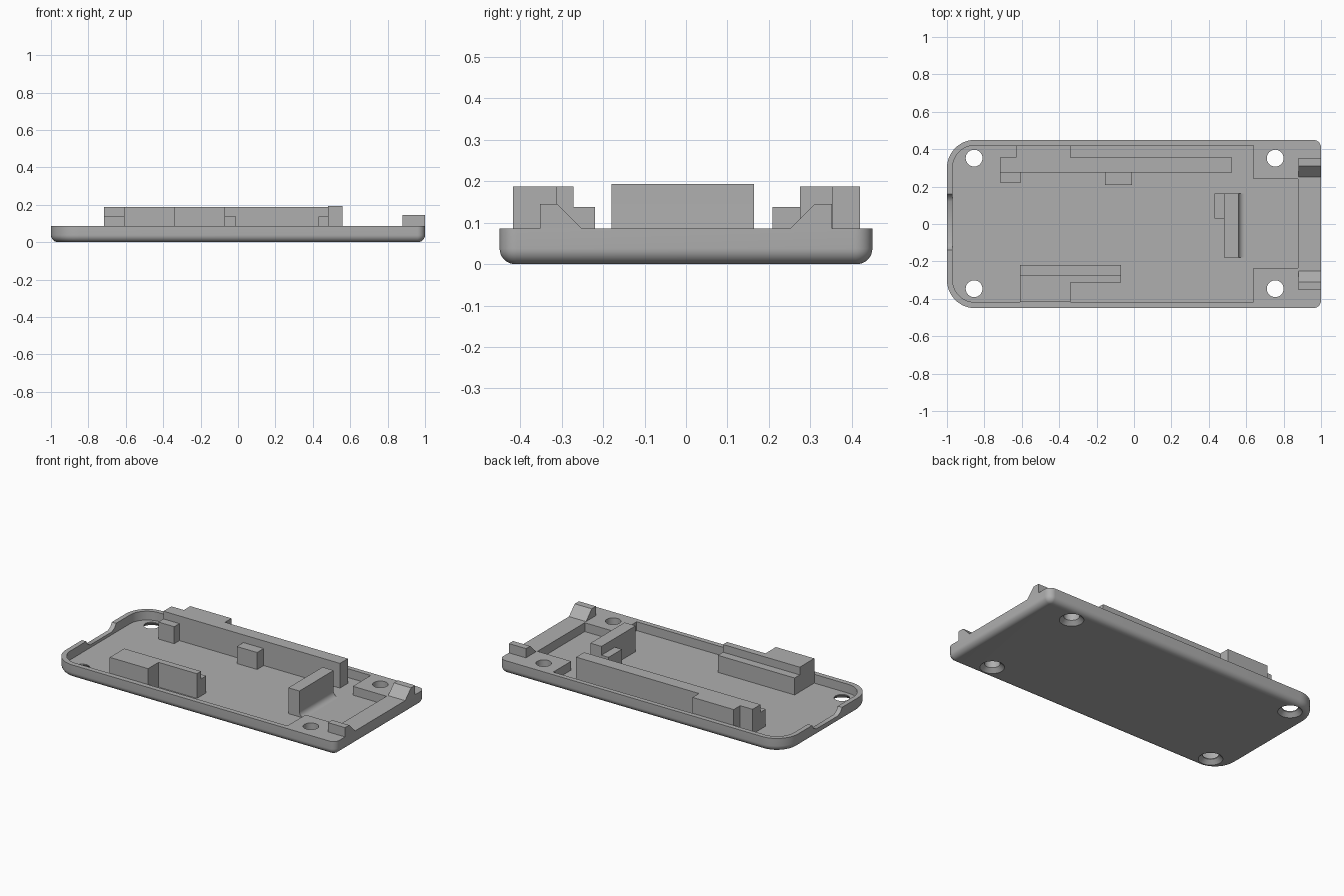
import bpy, bmesh, math

if "Cube" in bpy.data.objects:
    bpy.data.objects.remove(bpy.data.objects["Cube"], do_unlink=True)

GREY = bpy.data.materials.new("matte_grey")
GREY.use_nodes = True
COLOUR = (0.43, 0.43, 0.43, 1)
GREY.diffuse_color = COLOUR
GREY.node_tree.nodes["Principled BSDF"].inputs["Base Color"].default_value = COLOUR

FLOOR, RIM = 0.03, 0.086
ROOT = FLOOR - 0.01      # blocks are rooted slightly inside the floor


def loft(name, rings):
    """Closed solid through rings of equal point count."""
    bm = bmesh.new()
    loops = [[bm.verts.new(p) for p in ring] for ring in rings]
    for a, b in zip(loops, loops[1:]):
        for i in range(len(a)):
            j = (i + 1) % len(a)
            bm.faces.new((a[i], a[j], b[j], b[i]))
    bm.faces.new(loops[0][::-1])
    bm.faces.new(loops[-1])
    bmesh.ops.recalc_face_normals(bm, faces=bm.faces)
    mesh = bpy.data.meshes.new(name)
    bm.to_mesh(mesh)
    bm.free()
    mesh.materials.append(GREY)
    obj = bpy.data.objects.new(name, mesh)
    bpy.context.collection.objects.link(obj)
    return obj


def prism_z(name, outline, z0, z1):
    return loft(name, [[(x, y, z) for x, y in outline] for z in (z0, z1)])


def prism_y(name, outline, y0, y1):
    return loft(name, [[(x, y, z) for x, z in outline] for y in (y0, y1)])


def prism_x(name, outline, x0, x1):
    return loft(name, [[(x, y, z) for y, z in outline] for x in (x0, x1)])


def box(name, x0, x1, y0, y1, z0, z1):
    return prism_z(name, [(x0, y0), (x1, y0), (x1, y1), (x0, y1)], z0, z1)


def rounded(x0, x1, y0, y1, r_left, r_right, steps=12):
    """Rounded rectangle with separate left and right corner radii."""
    pts = []
    corners = ((x1, y1, r_right), (x0, y1, r_left), (x0, y0, r_left), (x1, y0, r_right))
    for k, (x, y, r) in enumerate(corners):
        cx = x - r if x == x1 else x + r
        cy = y - r if y == y1 else y + r
        for i in range(steps + 1):
            a = math.pi / 2 * (k + i / steps)
            pts.append((cx + r * math.cos(a), cy + r * math.sin(a)))
    return pts


def carve(target, cutter):
    mod = target.modifiers.new("cut", "BOOLEAN")
    mod.operation, mod.solver, mod.object = "DIFFERENCE", "EXACT", cutter
    bpy.context.view_layer.objects.active = target
    bpy.ops.object.modifier_apply(modifier=mod.name)
    bpy.data.objects.remove(cutter, do_unlink=True)


# Tray body with rounded bottom edge
FILLET = 0.038
rings = []
for i in range(9):
    a = math.pi / 2 * i / 8
    d, z = FILLET * (1 - math.sin(a)), FILLET * (1 - math.cos(a))
    rings.append([(x, y, z) for x, y in rounded(-1 + d, 1 - d, -0.45 + d, 0.45 - d, 0.15 - d, 0.042 - d)])
rings.append([(x, y, RIM) for x, y in rounded(-1, 1, -0.45, 0.45, 0.15, 0.042)])
tray = loft("tray", rings)

# Main recess running into a narrower neck
recess = rounded(-0.97, 0.64, -0.418, 0.42, 0.12, 0.001, 12)
carve(tray, prism_z("recess_cutter", recess, FLOOR, 0.2))
carve(tray, box("neck_cutter", 0.6, 0.877, -0.235, 0.24, FLOOR, 0.2))

# Flared connector notch in the end wall
notch = [(-0.15, 0.1), (-0.14, 0.086), (-0.125, 0.062), (-0.1, 0.048),
         (0.12, 0.048), (0.145, 0.062), (0.16, 0.086), (0.17, 0.1)]
carve(tray, prism_x("notch_cutter", notch, -1.05, -0.95))

# Countersunk screw holes
for x in (-0.855, 0.755):
    for y in (-0.346, 0.352):
        profile = [(0.075, -0.005), (0.07, 0), (0.045, 0.024), (0.045, 0.12)]
        carve(tray, loft("hole_cutter", [
            [(x + r * math.cos(t * math.pi / 16), y + r * math.sin(t * math.pi / 16), z)
             for t in range(32)] for r, z in profile]))

# Long support along the back wall
prism_z("back_support", [
    (-0.717, 0.275), (0.525, 0.275), (0.525, 0.355), (-0.34, 0.355),
    (-0.34, 0.42), (-0.63, 0.42), (-0.63, 0.355), (-0.717, 0.355)], ROOT, 0.187)
box("back_end_step", -0.717, -0.605, 0.223, 0.276, ROOT, 0.138)
box("back_middle_step", -0.155, -0.012, 0.209, 0.276, ROOT, 0.138)

# Short support along the front wall
prism_z("front_support", [
    (-0.61, -0.418), (-0.34, -0.418), (-0.34, -0.313), (-0.07, -0.313),
    (-0.07, -0.272), (-0.61, -0.272)], ROOT, 0.187)
box("front_step", -0.61, -0.07, -0.273, -0.22, ROOT, 0.138)

# Stop block with a concave fillet at its foot
R = 0.034
foot = [(0.558 + R * (1 - math.sin(a)), FLOOR + R * (1 - math.cos(a)))
        for a in (math.pi / 2 * i / 8 for i in range(9))]
stop = prism_y("stop_block", [(0.48, 0.194), (0.48, ROOT), (0.558 + R, ROOT)] + foot
               + [(0.558, 0.194)], -0.18, 0.164)
box("stop_step", 0.43, 0.481, 0.03, 0.164, ROOT, 0.138)

# Sloped end posts
for name, side in (("left_end_post", 1), ("right_end_post", -1)):
    prism_x(name, [(side * y, z) for y, z in
                   ((0.352, RIM - 0.01), (0.352, 0.145), (0.31, 0.145), (0.252, RIM), (0.252, RIM - 0.01))],
            0.88, 1.0)

# Smooth shading with sharp edges kept
for obj in (tray, stop):
    bpy.ops.object.select_all(action="DESELECT")
    obj.select_set(True)
    bpy.context.view_layer.objects.active = obj
    bpy.ops.object.shade_smooth_by_angle(angle=math.radians(30))
